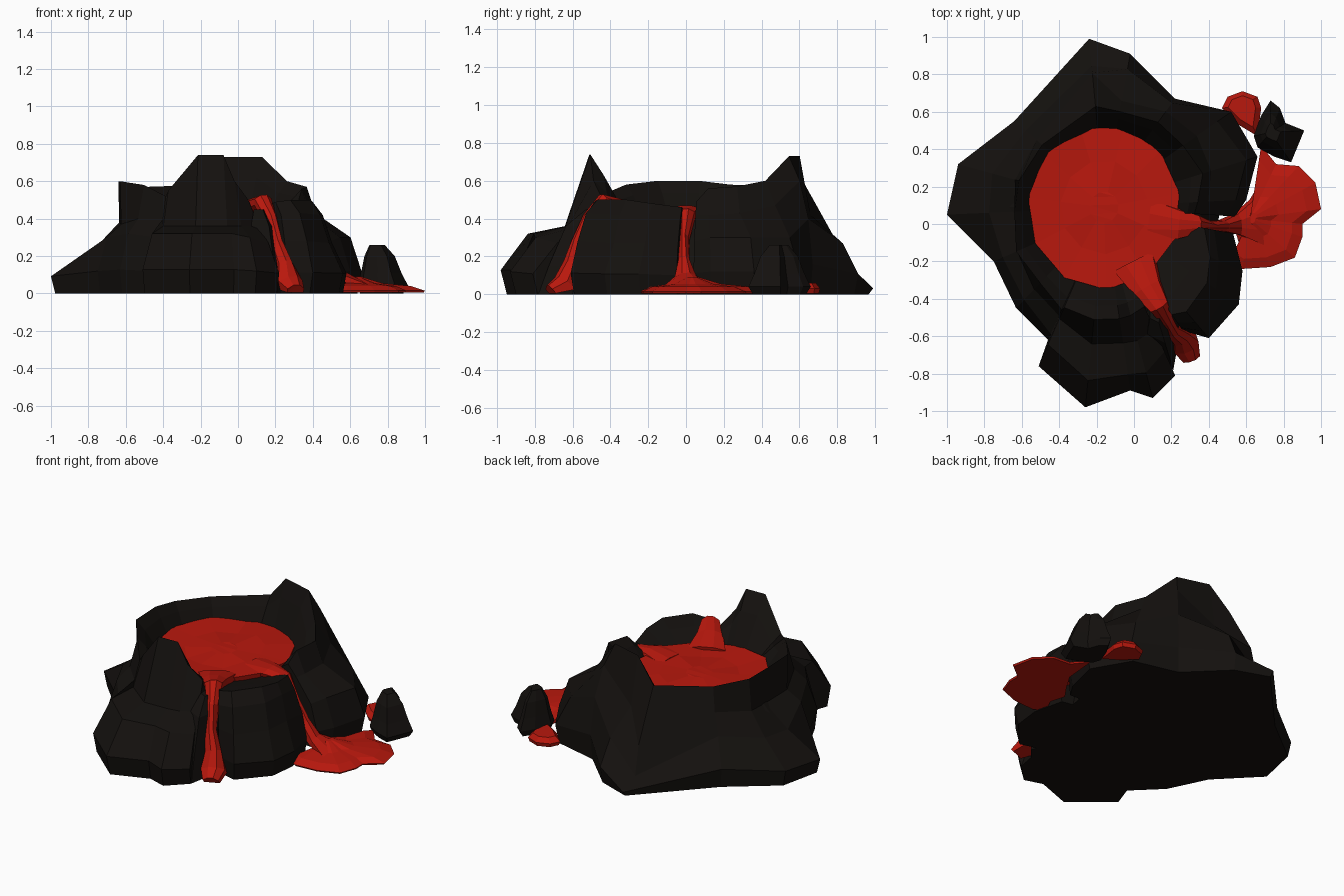
import bpy, bmesh, math, random
from mathutils import Vector
random.seed(4)

def material(name, rgb):
    m = bpy.data.materials.new(name)
    m.diffuse_color = (*rgb, 1)
    return m

ROCK = material("dark_rock", (0.007, 0.0055, 0.0045))
LAVA = material("lava", (0.48, 0.009, 0.004))

def finish(name, bm, mat):
    bmesh.ops.recalc_face_normals(bm, faces=bm.faces)
    me = bpy.data.meshes.new(name)
    bm.to_mesh(me)
    bm.free()
    me.materials.append(mat)
    ob = bpy.data.objects.new(name, me)
    bpy.context.collection.objects.link(ob)
    return ob

def loft(name, rings, mat):
    """Bridge closed rings and cap both ends."""
    bm = bmesh.new()
    vs = [[bm.verts.new(p) for p in r] for r in rings]
    n = len(vs[0])
    for a, b in zip(vs, vs[1:]):
        for i in range(n):
            j = (i + 1) % n
            bm.faces.new((a[i], a[j], b[j], b[i]))
    bm.faces.new(vs[0])
    bm.faces.new(vs[-1])
    bmesh.ops.triangulate(bm, faces=[f for f in bm.faces if len(f.verts) > 4])
    return finish(name, bm, mat)

CX, CY, RX, RY = -0.16, 0.09, 0.39, 0.42

def crater(a, k=1.0):
    return Vector((CX + RX * k * math.cos(a), CY + RY * k * math.sin(a), 0))

def flank(name, columns):
    """Sweep a radial cliff section: base point, then ledge, shoulder, rim as (inset, height)."""
    rings = []
    for bx, by, lt, lz, st, sz, rt, rz in columns:
        base = Vector((bx, by, 0))
        edge = crater(math.atan2(by - CY, bx - CX))
        it = rt + (1 - rt) * 0.4
        prof = [(0.05, 0), (0, lz * 0.4), (lt, lz), (st, sz), (rt, rz),
                (it, 0.42 + (rz - 0.42) * 0.65), (1, 0.42), (1.02, 0)]
        rings.append([base.lerp(edge, t) + Vector((0, 0, z)) for t, z in prof])
    return loft(name, rings, ROCK)

# Horseshoe crater wall, counter-clockwise from the right-hand gully
flank("crater_wall", [
    (0.54, 0.04, .15, .28, .50, .42, .70, .49),
    (0.60, 0.13, .15, .30, .55, .42, .70, .56),
    (0.66, 0.36, .13, .30, .55, .43, .65, .57),
    (0.52, 0.60, .20, .30, .50, .47, .70, .60),
    (0.22, 0.67, .10, .40, .30, .60, .55, .73),
    (-0.02, 0.91, .20, .27, .62, .42, .76, .73),
    (-0.24, 0.99, .30, .08, .38, .26, .75, .58),
    (-0.64, 0.55, .30, .30, .60, .42, .75, .57),
    (-0.94, 0.32, .45, .25, .75, .38, .80, .58),
    (-1.00, 0.05, .50, .23, .85, .36, .80, .60),
    (-0.75, -0.20, .20, .30, .52, .37, .50, .60),
    (-0.63, -0.45, .20, .32, .45, .40, .60, .58),
    (-0.46, -0.62, .10, .30, .40, .40, .50, .52),
    (-0.51, -0.76, .25, .32, .55, .36, .68, .55),
    (-0.26, -0.98, .22, .32, .52, .36, .72, .74),
    (-0.02, -0.89, .15, .32, .45, .36, .68, .74),
    (0.10, -0.93, .22, .30, .50, .36, .72, .60),
    (0.22, -0.81, .25, .27, .48, .36, .72, .50)])

# Separate cliff between the two lava falls
flank("front_right_cliff", [
    (0.26, -0.57, .05, .28, .14, .42, .28, .49),
    (0.40, -0.61, .10, .28, .22, .43, .38, .50),
    (0.56, -0.43, .18, .27, .30, .42, .42, .50),
    (0.58, -0.25, .20, .27, .33, .42, .45, .48),
    (0.53, -0.05, .12, .25, .33, .39, .50, .46)])

# Rock core filling the gullies and the underside
N = 16
loft("rock_core", [[crater(i * math.tau / N, k) + Vector((0, 0, z)) for i in range(N)]
                   for k, z in ((1.6, 0), (1.53, .14), (1.35, .3), (1.1, .4), (.9, .4))], ROCK)

# Lava lake, faceted and slightly uneven
loft("lava_lake", [[crater((i + .3) * math.tau / 11, k) + Vector((0, 0, z + random.uniform(-j, j)))
                    for i in range(11)]
                   for k, z, j in ((1.0, .36, 0), (1.05, .45, .012), (.6, .445, .015), (.2, .45, .003))], LAVA)

def stream(name, path):
    """Lava fall: path entries are x, y, z, half width, half thickness."""
    pts = [Vector(p[:3]) for p in path]
    rings = []
    for i, p in enumerate(pts):
        d = (pts[min(i + 1, len(pts) - 1)] - pts[max(i - 1, 0)]).normalized()
        side = d.cross(Vector((0, 0, 1))).normalized()
        up = side.cross(d)
        w, t = path[i][3:]
        ring = [p + side * w * a + up * t * b
                for a, b in ((-1, -1), (-.9, .3), (-.3, 1), (.4, .9), (1, .2), (.9, -1))]
        for q in ring:
            q.z = max(q.z, 0.005)
        rings.append(ring)
    return loft(name, rings, LAVA)

stream("front_lava_fall", [
    (0.00, -0.20, .44, .12, .02), (0.07, -0.34, .47, .08, .03), (0.135, -0.44, .50, .055, .03),
    (0.175, -0.51, .40, .035, .04), (0.205, -0.57, .27, .035, .04),
    (0.25, -0.61, .16, .05, .04), (0.28, -0.65, .06, .075, .05), (0.31, -0.72, .02, .05, .03)])
stream("right_lava_fall", [
    (0.08, 0.02, .44, .12, .02), (0.24, 0.0, .45, .08, .02), (0.34, 0.0, .43, .05, .03),
    (0.41, -0.01, .30, .025, .04), (0.48, -0.01, .18, .03, .04),
    (0.56, 0.0, .09, .06, .03), (0.68, 0.02, .04, .14, .02)])

def mound(name, outline, apex, levels, mat):
    """Shrink an outline towards an apex point at rising heights."""
    c = Vector(apex)
    return loft(name, [[c.lerp(Vector(p), k).to_3d() + Vector((0, 0, z)) for p in outline]
                       for k, z in levels], mat)

# Rock backing the front lava fall
mound("front_gully_rock", [(.21, -.78), (.23, -.67), (.29, -.6), (.22, -.4), (.05, -.38), (.05, -.7)],
      (.1, -.42), [(1, 0), (.85, .15), (.6, .36), (.3, .45)], ROCK)

# Lava pool, small side blob and loose boulder at the foot
mound("lava_pool", [(.53, 0), (.60, .10), (.66, .20), (.68, .42), (.76, .32), (.88, .31), (.97, .22),
                    (1, .08), (.9, 0), (.9, -.07), (.86, -.18), (.73, -.23), (.58, -.24), (.51, -.2),
                    (.56, -.1)], (.62, .03),
      [(.98, .005), (1, .015), (.8, .04), (.4, .055), (.1, .09)], LAVA)
mound("lava_blob", [(.47, .62), (.50, .68), (.58, .71), (.66, .68), (.68, .62), (.66, .47), (.56, .53)],
      (.58, .63), [(.9, .005), (1, .03), (.7, .06)], LAVA)
mound("boulder", [(.73, .66), (.78, .62), (.81, .54), (.91, .50), (.84, .33), (.75, .36), (.66, .41),
                  (.64, .47), (.68, .58)], (.73, .49),
      [(.85, 0), (1, .04), (.8, .11), (.6, .2), (.3, .26)], ROCK)
